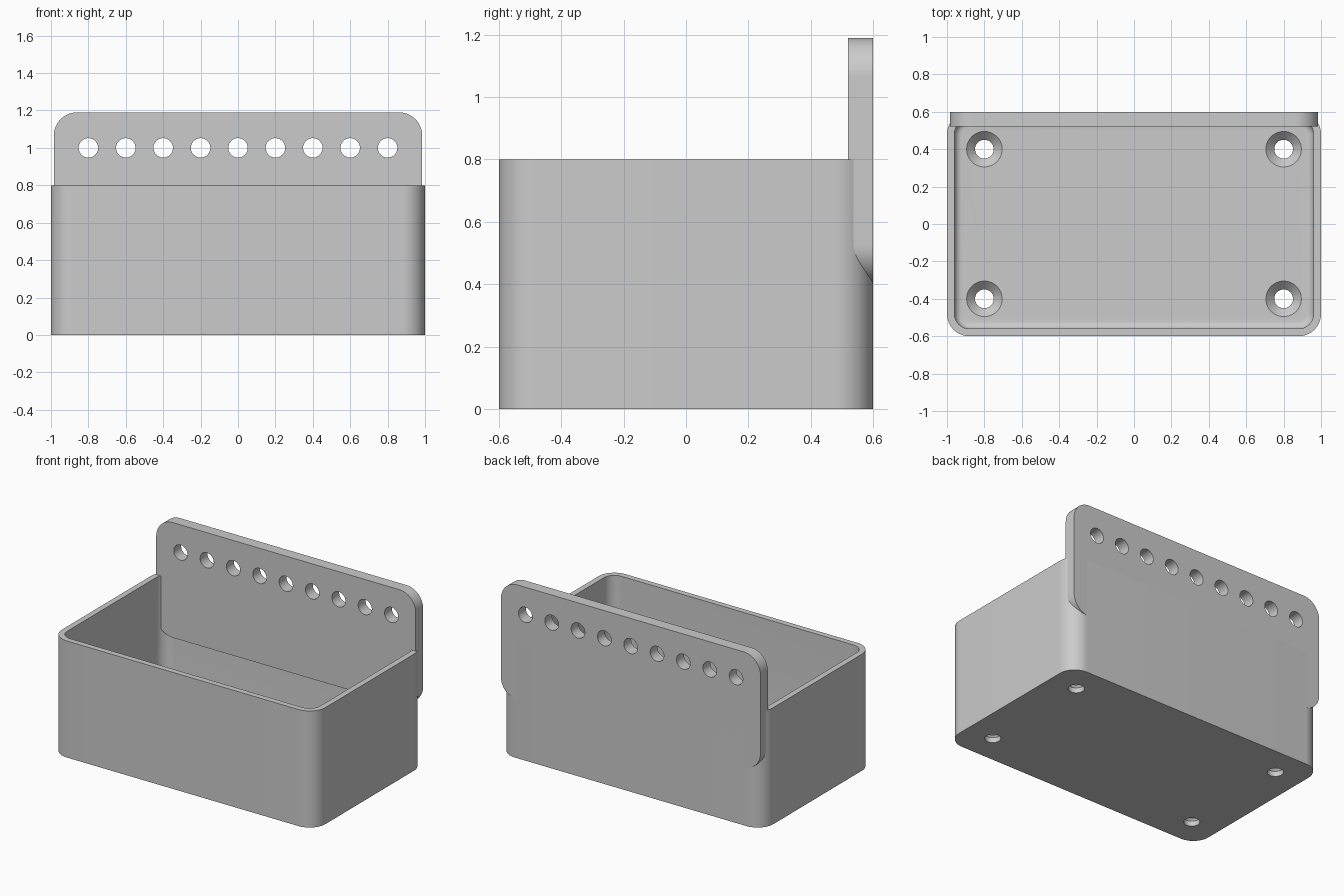
import bpy, bmesh, math
from mathutils import Matrix

cube = bpy.data.objects.get("Cube")
if cube:
    bpy.data.objects.remove(cube, do_unlink=True)

grey = bpy.data.materials.new("light grey")
grey.use_nodes = True
colour = (0.6, 0.6, 0.6, 1)
grey.diffuse_color = colour
grey.node_tree.nodes["Principled BSDF"].inputs["Base Color"].default_value = colour


def make_object(name, bm):
    bmesh.ops.recalc_face_normals(bm, faces=bm.faces)
    mesh = bpy.data.meshes.new(name)
    bm.to_mesh(mesh)
    bm.free()
    mesh.materials.append(grey)
    obj = bpy.data.objects.new(name, mesh)
    bpy.context.collection.objects.link(obj)
    return obj


def bevel(bm, edges, radius, segments):
    bmesh.ops.bevel(bm, geom=edges, offset=radius, offset_type='OFFSET',
                    segments=segments, profile=0.5, affect='EDGES')


def rounded_block(name, low, high, axis, radius, floor_radius=0):
    """Block with the four edges along one axis rounded, and optionally its base."""
    bm = bmesh.new()
    bmesh.ops.create_cube(bm, size=1)
    for v in bm.verts:
        v.co = [l + (c + 0.5) * (h - l) for c, l, h in zip(v.co, low, high)]
    along = [e for e in bm.edges
             if abs((e.verts[0].co - e.verts[1].co).normalized()[axis]) > 0.9]
    bevel(bm, along, radius, 16)
    if floor_radius:
        base = [e for e in bm.edges
                if all(abs(v.co.z - low[2]) < 1e-4 for v in e.verts)]
        bevel(bm, base, floor_radius, 8)
    return make_object(name, bm)


def add_cone(bm, r_low, r_high, depth, matrix):
    bmesh.ops.create_cone(bm, cap_ends=True, segments=40, radius1=r_low,
                          radius2=r_high, depth=depth, matrix=matrix)


def cut(obj, cutter):
    mod = obj.modifiers.new("cut", 'BOOLEAN')
    mod.operation = 'DIFFERENCE'
    mod.solver = 'EXACT'
    mod.object = cutter
    bpy.context.view_layer.objects.active = obj
    bpy.ops.object.modifier_apply(modifier=mod.name)
    bpy.data.objects.remove(cutter, do_unlink=True)


FLOOR, WALL = 0.08, 0.04

# Open box with a rounded cavity
box = rounded_block("box", (-1, -0.6, 0), (1, 0.6, 0.8), 2, 0.12)
cut(box, rounded_block("cavity", (WALL - 1, WALL - 0.6, FLOOR),
                       (1 - WALL, 0.6 - WALL, 1), 2, 0.08, 0.04))

# Countersunk screw holes in the floor
for x in (-0.8, 0.8):
    for y in (-0.4, 0.4):
        for name, r_low, r_high, z_low, z_high in (
                ("screw_hole", 0.05, 0.05, -0.1, 0.2),
                ("countersink", 0.05, 0.105, FLOOR - 0.045, FLOOR + 0.01)):
            bm = bmesh.new()
            add_cone(bm, r_low, r_high, z_high - z_low,
                     Matrix.Translation((x, y, (z_low + z_high) / 2)))
            cut(box, make_object(name, bm))

# Back plate with a row of round holes
plate = rounded_block("back_plate", (-0.985, 0.52, 0.4), (0.985, 0.6, 1.19), 1, 0.125)
bm = bmesh.new()
for i in range(-4, 5):
    add_cone(bm, 0.052, 0.052, 0.4, Matrix.Translation((i * 0.2, 0.56, 1))
             @ Matrix.Rotation(math.pi / 2, 4, 'X'))
cut(plate, make_object("peg_holes", bm))

# Smooth rounded surfaces, keep crisp edges
bpy.ops.object.select_all(action='DESELECT')
for obj in (box, plate):
    obj.select_set(True)
bpy.context.view_layer.objects.active = box
bpy.ops.object.shade_smooth_by_angle(angle=math.radians(30))
